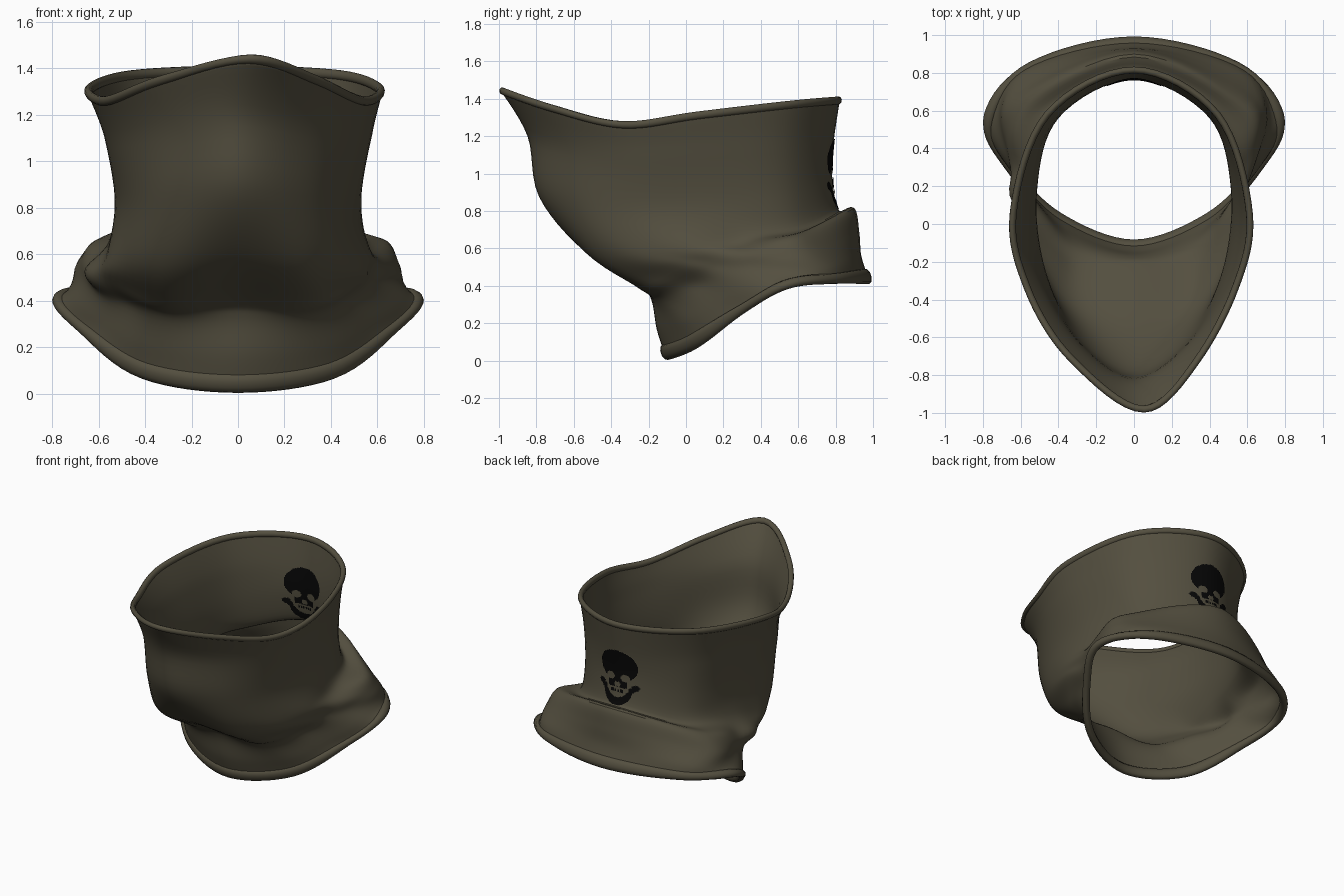
import bpy, math
from mathutils import Vector

if "Cube" in bpy.data.objects:
    bpy.data.objects.remove(bpy.data.objects["Cube"])

def material(name, rgb):
    m = bpy.data.materials.new(name)
    m.diffuse_color = (*rgb, 1)
    m.use_nodes = True
    m.node_tree.nodes["Principled BSDF"].inputs["Base Color"].default_value = m.diffuse_color
    return m

OLIVE = material("olive cloth", (0.088, 0.078, 0.050))
BLACK = material("black print", (0.002, 0.002, 0.002))

# Half cross-sections from top rim to bottom rim; points run front -> side -> back
UPPER = [
    [(0, -.98, 1.44), (.33, -.72, 1.35), (.55, -.34, 1.26), (.625, .06, 1.31), (.45, .58, 1.37), (0, .815, 1.39)],
    [(0, -.84, 1.20), (.30, -.64, 1.14), (.515, -.28, 1.10), (.565, .12, 1.12), (.42, .56, 1.15), (0, .78, 1.15)],
    [(0, -.78, .88), (.30, -.60, .85), (.475, -.25, .82), (.52, .18, .85), (.40, .575, .88), (0, .775, .98)],
    [(0, -.55, .60), (.32, -.46, .56), (.525, -.15, .59), (.54, .22, .66), (.43, .60, .70), (0, .81, .80)],
]
LOWER = [
    [(0, -.25, .41), (.33, -.23, .40), (.53, .0, .50), (.61, .29, .58), (.58, .62, .67), (0, .895, .81)],
    [(0, -.18, .33), (.31, -.12, .33), (.51, .09, .41), (.64, .34, .50), (.64, .67, .58), (0, .92, .68)],
    [(0, -.15, .17), (.37, -.02, .19), (.58, .20, .30), (.72, .45, .43), (.60, .78, .50), (0, .93, .56)],
    [(0, -.11, .045), (.40, .035, .10), (.65, .29, .27), (.77, .55, .41), (.55, .83, .44), (0, .965, .45)],
]
RINGS = []
for half in UPPER + LOWER:
    pts = [Vector(p) for p in half]
    RINGS.append(pts + [Vector((-p.x, p.y, p.z)) for p in pts[-2:0:-1]])
N, LAST = 10, len(RINGS) - 1

def spline(a, b, c, d, t):
    return 0.5 * (2 * b + (c - a) * t + (2 * a - 5 * b + 4 * c - d) * t * t
                  + (3 * b - a - 3 * c + d) * t ** 3)

def ring_point(k, u):
    r, i = RINGS[max(0, min(LAST, k))], math.floor(u)
    return spline(*[r[(i + j) % N] for j in (-1, 0, 1, 2)], u - i)

def surface(u, v):
    """Cloth surface: u runs round (0 front, 5 back), v runs down."""
    i = min(int(v), LAST - 1)
    p = spline(*[ring_point(i + j, u) for j in (-1, 0, 1, 2)], v - i)
    a = u * math.tau / N
    # tip leans sideways, top leans left, and loose wrinkles gather round the fold
    p.x += 0.05 * max(0, 1 - v) * max(0, math.cos(a)) ** 6
    p.x -= 0.015 * max(0, 1 - v) * abs(math.sin(a))
    gather = math.exp(-((v - 4) / 1.0) ** 2) * (1 - math.cos(a) ** 4)
    wave = 0.010 * gather * math.sin(5 * a + 2.2 * v) + 0.008 * gather * math.sin(11 * a - 3 * v)
    p += Vector((math.sin(a), -math.cos(a), 0.5)) * wave
    # the left front sags outward above the skirt
    sag = math.exp(-((v - 4.2) / 0.9) ** 2 - ((u - 7.6) / 0.7) ** 2)
    p += Vector((-0.05, 0, -0.02)) * sag
    return p

def normal(u, v):
    e = 0.02
    v0, v1 = max(0, v - e), min(LAST, v + e)
    return (surface(u + e, v) - surface(u - e, v)).cross(surface(u, v0) - surface(u, v1)).normalized()

def make(name, verts, faces, mat, angle=40):
    me = bpy.data.meshes.new(name)
    me.from_pydata(verts, [], faces)
    me.materials.append(mat)
    ob = bpy.data.objects.new(name, me)
    bpy.context.collection.objects.link(ob)
    bpy.ops.object.select_all(action='DESELECT')
    ob.select_set(True)
    bpy.context.view_layer.objects.active = ob
    bpy.ops.object.shade_smooth_by_angle(angle=math.radians(angle))
    return ob

def loop_faces(rows, cols, wrap_rows=False):
    return [(r * cols + c, ((r + 1) % rows) * cols + c,
             ((r + 1) % rows) * cols + (c + 1) % cols, r * cols + (c + 1) % cols)
            for r in range(rows if wrap_rows else rows - 1) for c in range(cols)]

# Cloth tube
COLS, ROWS = 80, 43
verts = [surface(c * N / COLS, r * LAST / (ROWS - 1)) for r in range(ROWS) for c in range(COLS)]
cloth = make("cloth_tube", verts, loop_faces(ROWS, COLS), OLIVE, 35)
solid = cloth.modifiers.new("thickness", 'SOLIDIFY')
solid.thickness, solid.offset = 0.014, 0

# Rolled hems along both rims
def hem(name, v, tall, thick, sides=10):
    vs = []
    inner = 0.15 if v == 0 else LAST - 0.15
    for c in range(COLS):
        u = c * N / COLS
        p, n = surface(u, v), normal(u, v)
        down = (surface(u, inner) - p).normalized()
        for s in range(sides):
            a = s * math.tau / sides
            vs.append(p + down * tall * math.cos(a) + n * thick * math.sin(a))
    return make(name, vs, loop_faces(COLS, sides, True), OLIVE, 60)

hem("top_hem", 0, 0.022, 0.018)
hem("bottom_hem", LAST, 0.044, 0.026)

# Skull print on the back, showing on both faces of the cloth
def oval(x, z, cx, cz, rx, rz):
    return ((x - cx) / rx) ** 2 + ((z - cz) / rz) ** 2 < 1

def printed(x, z):
    ax = abs(x)
    if oval(ax, z, .058, .995, .034, .026) or oval(ax, z, .010, .945, .012, .018):
        return False
    cranium = oval(x, z, 0, 1.075, .145, .115)
    cheeks = ax < .075 and .925 < z < 1.0
    knobs = oval(ax, z, .130, .935, .028, .020) or oval(ax, z, .105, .915, .022, .018)
    teeth = ax < .055 and .893 < z < .912 and (ax * 60) % 1 > .25
    jaw = oval(x, z, 0, .905, .11, .10) and not oval(x, z, 0, .925, .080, .068) and z < .90
    return cranium or cheeks or knobs or teeth or jaw

def skull(name, offset):
    nu, nv = 72, 90
    grid = []
    for r in range(nv + 1):
        for c in range(nu + 1):
            u, v = 4.5 + c / nu, 0.6 + 2.4 * r / nv
            grid.append(surface(u, v) + normal(u, v) * offset)
    faces = []
    for r in range(nv):
        for c in range(nu):
            q = [r * (nu + 1) + c, (r + 1) * (nu + 1) + c, (r + 1) * (nu + 1) + c + 1, r * (nu + 1) + c + 1]
            m = sum((grid[i] for i in q), Vector()) / 4
            if printed(m.x, m.z):
                faces.append(q if offset > 0 else q[::-1])
    used = {i: k for k, i in enumerate(sorted({i for f in faces for i in f}))}
    make(name, [grid[i] for i in used], [[used[i] for i in f] for f in faces], BLACK)

skull("skull_print_outside", 0.012)
skull("skull_print_inside", -0.012)
